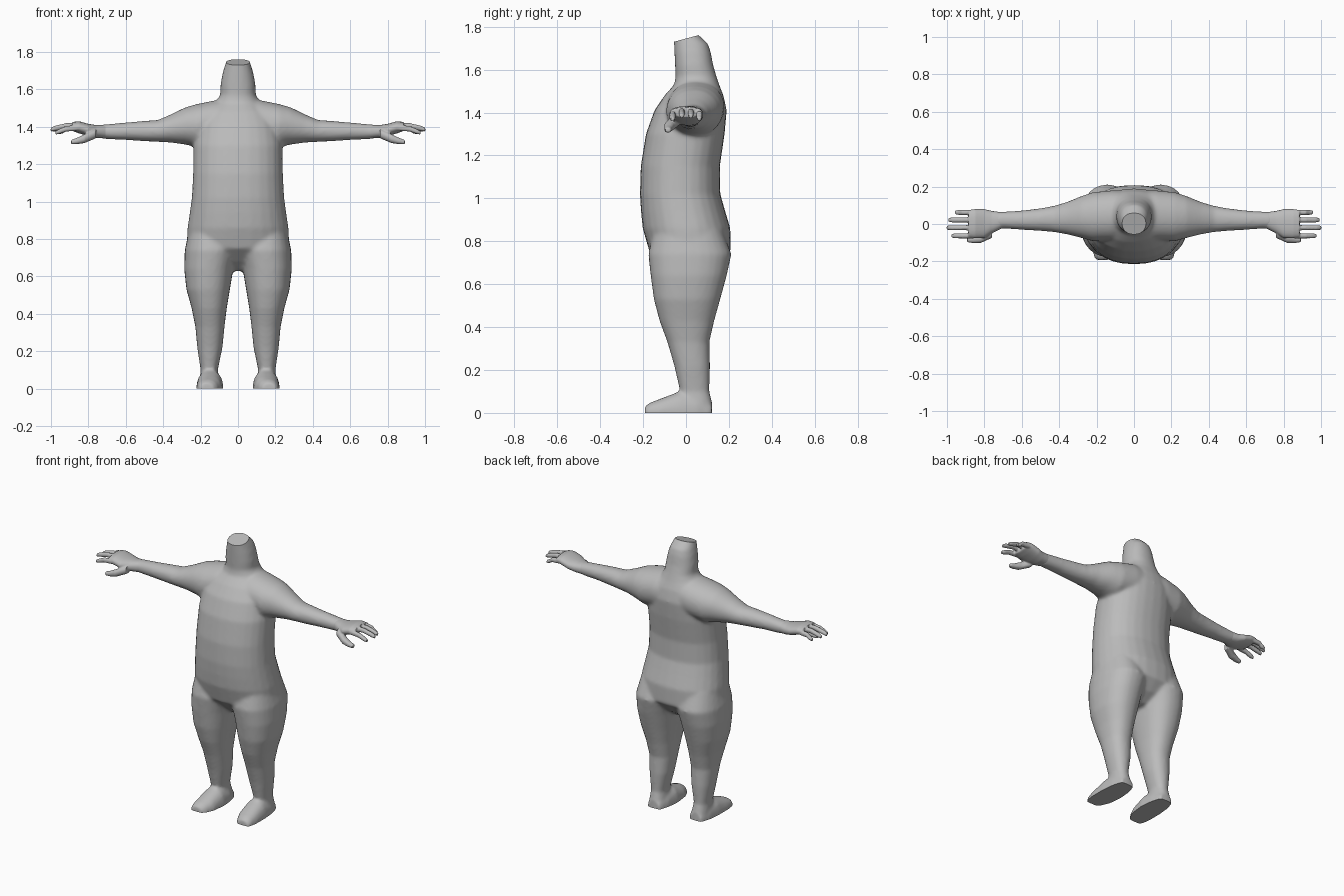
import bpy, bmesh, math
from mathutils import Vector

if "Cube" in bpy.data.objects:
    bpy.data.objects.remove(bpy.data.objects["Cube"])

SKIN = bpy.data.materials.new("plain_grey")
SKIN.diffuse_color = (0.5, 0.5, 0.5, 1)
SKIN.use_nodes = True
SKIN.node_tree.nodes["Principled BSDF"].inputs["Base Color"].default_value = SKIN.diffuse_color


def sup(v, p):
    return math.copysign(abs(v) ** (2 / p), v)


def loft(bm, axis, rings, side=1, p=2.25, n=28):
    """Closed tube; each ring is (position on axis, a min, a max, b min, b max)."""
    loops = []
    for pos, a0, a1, b0, b1 in rings:
        loop = []
        for i in range(n):
            t = 2 * math.pi * i / n
            a = (a0 + a1) / 2 + (a1 - a0) / 2 * sup(math.cos(t), p)
            b = (b0 + b1) / 2 + (b1 - b0) / 2 * sup(math.sin(t), p)
            x, y, z = {"x": (pos, a, b), "y": (a, pos, b), "z": (a, b, pos)}[axis]
            loop.append(bm.verts.new((x * side, y, z)))
        loops.append(loop)
    faces = [bm.faces.new(loops[0]), bm.faces.new(loops[-1][::-1])]
    for l, m in zip(loops, loops[1:]):
        for i in range(n):
            j = (i + 1) % n
            faces.append(bm.faces.new((l[i], m[i], m[j], l[j])))
    bmesh.ops.recalc_face_normals(bm, faces=faces)


def finish(name, bm, voxel, smooth, cuts=()):
    """Fuse the overlapping tubes into one skin, soften it, then slice flat ends."""
    me = bpy.data.meshes.new(name)
    bm.to_mesh(me)
    bm.free()
    ob = bpy.data.objects.new(name, me)
    bpy.context.collection.objects.link(ob)
    r = ob.modifiers.new("fuse", "REMESH")
    r.mode = "VOXEL"
    r.voxel_size = voxel
    s = ob.modifiers.new("soften", "SMOOTH")
    s.factor = 0.5
    s.iterations = smooth
    bm = bmesh.new()
    bm.from_object(ob, bpy.context.evaluated_depsgraph_get())
    ob.modifiers.clear()
    for co, no in cuts:
        geom = bm.verts[:] + bm.edges[:] + bm.faces[:]
        bmesh.ops.bisect_plane(bm, geom=geom, plane_co=co, plane_no=no, clear_outer=True)
        bmesh.ops.holes_fill(bm, edges=[e for e in bm.edges if e.is_boundary], sides=0)
    bmesh.ops.recalc_face_normals(bm, faces=bm.faces[:])
    bm.to_mesh(me)
    bm.free()
    me.materials.clear()
    me.materials.append(SKIN)
    bpy.ops.object.select_all(action="DESELECT")
    ob.select_set(True)
    bpy.context.view_layer.objects.active = ob
    bpy.ops.object.shade_smooth_by_angle(angle=math.radians(40))


# half width, front y, back y at each height: torso and neck
TORSO = [(0.63, .10, -.04, .08), (0.68, .18, -.10, .15), (0.75, .275, -.17, .208),
         (0.86, .27, -.202, .207), (0.94, .258, -.21, .183), (1.02, .247, -.215, .16),
         (1.15, .24, -.211, .158), (1.30, .238, -.187, .18), (1.41, .22, -.147, .19),
         (1.48, .18, -.10, .175), (1.53, .12, -.055, .155), (1.57, .095, -.048, .142)]
NECK = [(1.45, .10, -.045, .16), (1.56, .096, -.048, .145), (1.62, .094, -.051, .127),
        (1.68, .084, -.054, .116), (1.72, .073, -.056, .103), (1.76, .06, -.058, .06),
        (1.80, .05, -.06, .02)]
# height, inner x, outer x, front y, back y
LEG = [(0.85, .02, .262, -.15, .17), (0.74, .0, .285, -.176, .212),
       (0.64, .025, .288, -.165, .19), (0.53, .043, .276, -.15, .16),
       (0.43, .06, .248, -.124, .132), (0.33, .072, .228, -.087, .109),
       (0.22, .083, .218, -.055, .112), (0.10, .108, .2, -.028, .109),
       (0.05, .10, .205, -.03, .122), (-.03, .09, .21, -.03, .125)]
# y, inner x, outer x, bottom z, top z (sliced at the ground)
FOOT = [(-.192, .13, .205, -.03, .03), (-.17, .11, .216, -.047, .047),
        (-.12, .088, .222, -.066, .066), (-.03, .078, .222, -.10, .10),
        (.05, .085, .215, -.09, .09), (.12, .105, .195, -.05, .05)]
# x, front y, back y, bottom z, top z
ARM = [(0.0, -.06, .175, 1.30, 1.555), (0.12, -.09, .18, 1.30, 1.542),
       (0.22, -.092, .17, 1.29, 1.522), (0.28, -.075, .15, 1.305, 1.505),
       (0.36, -.055, .117, 1.316, 1.466), (0.43, -.043, .097, 1.32, 1.436),
       (0.50, -.037, .084, 1.323, 1.432), (0.60, -.031, .072, 1.33, 1.423),
       (0.70, -.024, .066, 1.334, 1.414), (0.74, -.03, .066, 1.34, 1.41)]
PALM = [(0.70, -.02, .062, 1.338, 1.41), (0.76, -.05, .07, 1.34, 1.41),
        (0.80, -.075, .08, 1.35, 1.416), (0.85, -.077, .08, 1.365, 1.43),
        (0.885, -.07, .075, 1.378, 1.426)]
THUMB = [(0.76, -.075, -.02, 1.338, 1.388), (0.82, -.102, -.052, 1.313, 1.362),
         (0.86, -.102, -.064, 1.307, 1.342), (0.892, -.098, -.07, 1.306, 1.33)]
FINGERS = [(.062, .957, .014), (.022, .992, .002), (-.02, 1.002, 0), (-.063, .975, .016)]

# body: torso, neck, arms, legs and feet in one skin
bm = bmesh.new()
for rings in (TORSO, NECK):
    loft(bm, "z", [(z, -w, w, f, b) for z, w, f, b in rings])
for side in (1, -1):
    loft(bm, "z", LEG, side)
    loft(bm, "y", FOOT, side)
    loft(bm, "x", ARM, side, p=2.1)
finish("body", bm, 0.01, 8,
       [(Vector((0, 0, 1.745)), Vector((0, -.27, 1))), (Vector((0, 0, 0)), Vector((0, 0, -1)))])

# hands: palm, thumb and four drooping fingers
for side, name in ((1, "left_hand"), (-1, "right_hand")):
    bm = bmesh.new()
    loft(bm, "x", PALM, side)
    loft(bm, "x", THUMB, side, n=12)
    for y, tip, drop in FINGERS:
        w = .014
        loft(bm, "x", [(.85, y - w, y + w, 1.388 - drop / 2, 1.42 - drop / 2),
                       (.92, y - w, y + w, 1.39 - drop, 1.42 - drop),
                       (tip - .02, y - w, y + w, 1.378 - drop, 1.405 - drop),
                       (tip, y - .01, y + .01, 1.374 - drop, 1.394 - drop)], side, n=12)
    finish(name, bm, 0.005, 3)
